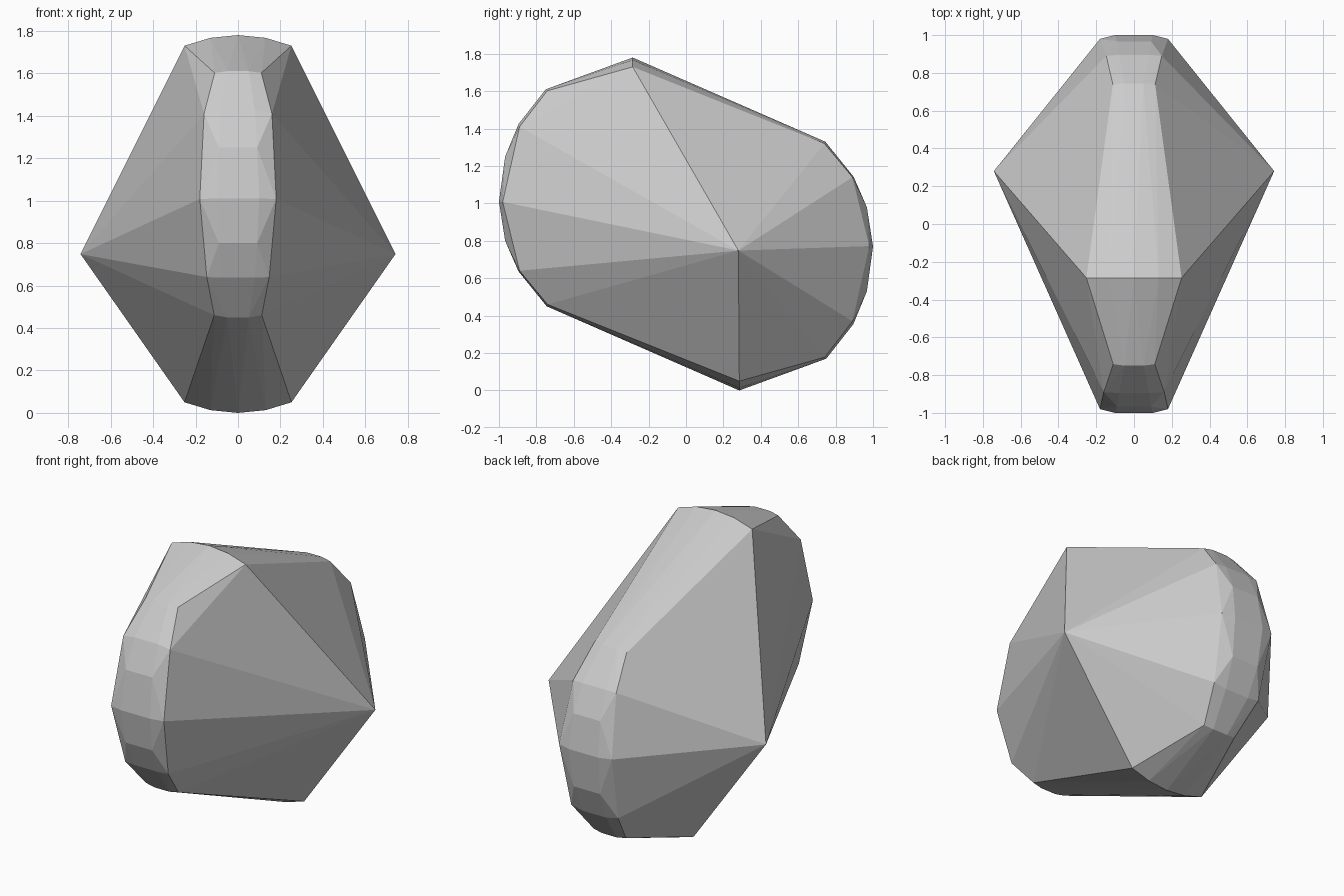
import bpy
import bmesh

if "Cube" in bpy.data.objects:
    bpy.data.objects.remove(bpy.data.objects["Cube"])

# half of the narrow band's cross-points (x, y, z); the other half is the
# same set turned half a revolution about the x axis through z = 0.89
HEIGHT = 1.78
band = [
    # top ridge, arched
    (0.0, -0.285, 1.78), (0.13, -0.285, 1.767), (0.252, -0.285, 1.73),
    # upper front
    (0.05, -0.75, 1.61), (0.11, -0.742, 1.602),
    (0.08, -0.895, 1.425), (0.16, -0.89, 1.41),
    # front nose
    (0.09, -0.967, 1.25), (0.10, -1.0, 1.01), (0.18, -0.98, 1.008),
    (0.09, -0.967, 0.80),
    # lower front
    (0.08, -0.896, 0.637), (0.147, -0.89, 0.64),
    (0.05, -0.745, 0.45), (0.112, -0.74, 0.46),
]
# side peak
peak = (0.742, 0.28, 0.748)

bm = bmesh.new()
points = {peak}
for x, y, z in band:
    points.add((x, y, z))
    points.add((x, -y, HEIGHT - z))

# mirror in x and wrap in a faceted shell
for x, y, z in sorted(points):
    for sx in ((x, -x) if x else (x,)):
        bm.verts.new((sx, y, z))
hull = bmesh.ops.convex_hull(bm, input=bm.verts[:])
spare = {g for g in hull["geom_interior"] + hull["geom_unused"]
         if isinstance(g, bmesh.types.BMVert)}
bmesh.ops.delete(bm, geom=list(spare), context='VERTS')
bmesh.ops.recalc_face_normals(bm, faces=bm.faces[:])

mesh = bpy.data.meshes.new("faceted_stone")
bm.to_mesh(mesh)
bm.free()
stone = bpy.data.objects.new("faceted_stone", mesh)
bpy.context.collection.objects.link(stone)
